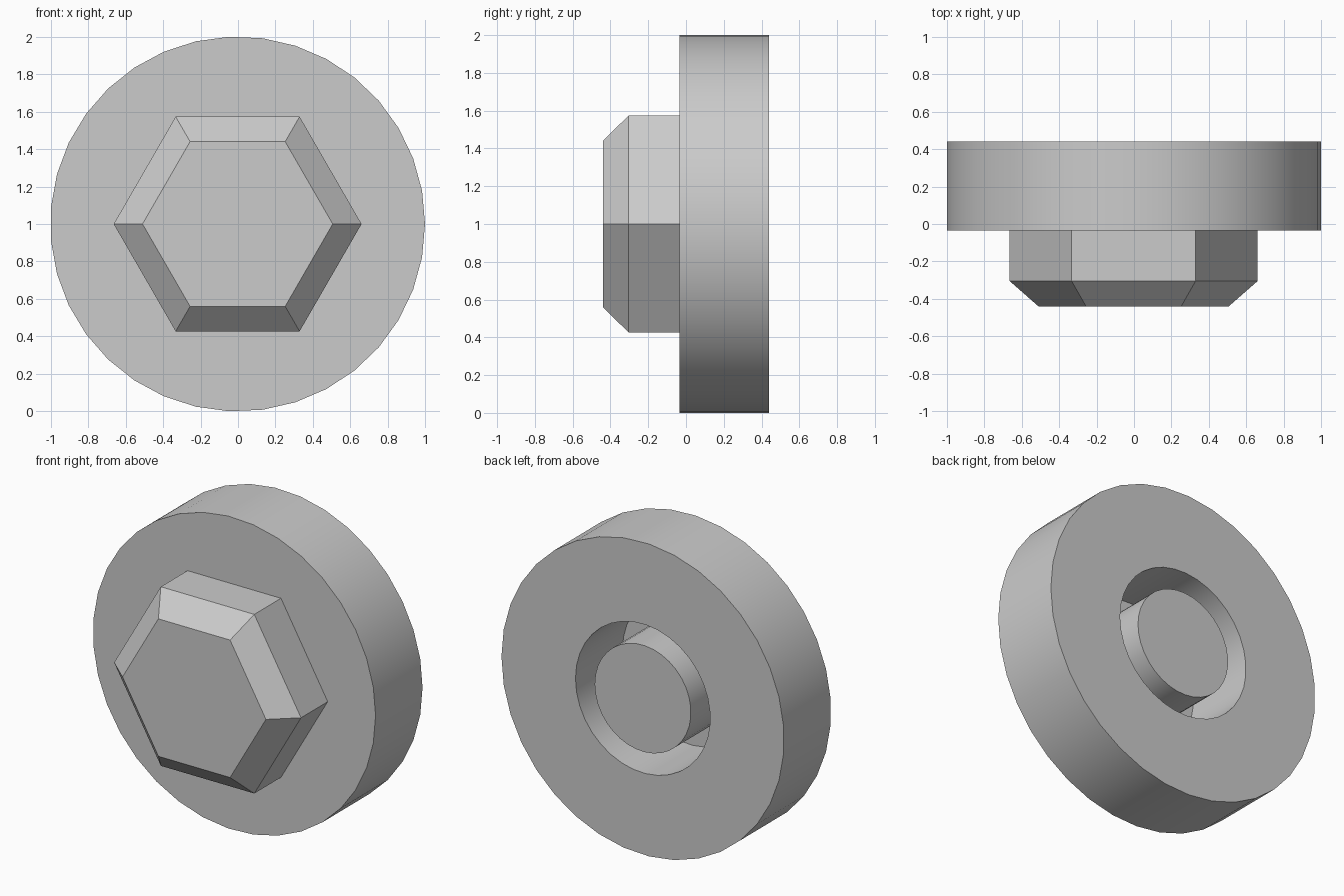
import bpy
import bmesh
from math import cos, sin, tau, radians

cube = bpy.data.objects.get("Cube")
if cube:
    bpy.data.objects.remove(cube, do_unlink=True)

steel = bpy.data.materials.new("light grey steel")
steel.use_nodes = True
colour = (0.6, 0.6, 0.6, 1)
steel.diffuse_color = colour
steel.node_tree.nodes["Principled BSDF"].inputs["Base Color"].default_value = colour

CENTRE_X = -0.002
SIDES = 35
BACK, SEAT, SHOULDER, FRONT = 0.44, -0.035, -0.305, -0.44


def turned(name, sides, profile, ring=False):
    """Sweep (radius, y) points around the y axis; a ring closes on itself, a solid gets end caps."""
    bm = bmesh.new()
    loops = [[bm.verts.new((r * cos(tau * i / sides) + CENTRE_X, y,
                            1 + r * sin(tau * i / sides)))
              for i in range(sides)] for r, y in profile]
    pairs = list(zip(loops, loops[1:]))
    if ring:
        pairs.append((loops[-1], loops[0]))
    else:
        bm.faces.new(loops[0])
        bm.faces.new(loops[-1])
    for a, b in pairs:
        for i in range(sides):
            j = (i + 1) % sides
            bm.faces.new((a[i], a[j], b[j], b[i]))
    bmesh.ops.recalc_face_normals(bm, faces=bm.faces)
    mesh = bpy.data.meshes.new(name)
    bm.to_mesh(mesh)
    bm.free()
    mesh.materials.append(steel)
    obj = bpy.data.objects.new(name, mesh)
    bpy.context.collection.objects.link(obj)
    bpy.ops.object.select_all(action='DESELECT')
    obj.select_set(True)
    bpy.context.view_layer.objects.active = obj
    bpy.ops.object.shade_smooth_by_angle(angle=radians(30))
    return obj


# Thick washer with a through hole
turned("washer", SIDES, [(1.001, SEAT), (1.001, BACK), (0.477, BACK), (0.477, SEAT)], ring=True)
# Hexagonal bolt head with chamfered front
turned("bolt_head", 6, [(0.662, SEAT), (0.662, SHOULDER), (0.508, FRONT)])
# Shaft inside the hole, flush with the back of the washer
turned("bolt_shaft", SIDES, [(0.341, SEAT), (0.341, BACK)])
